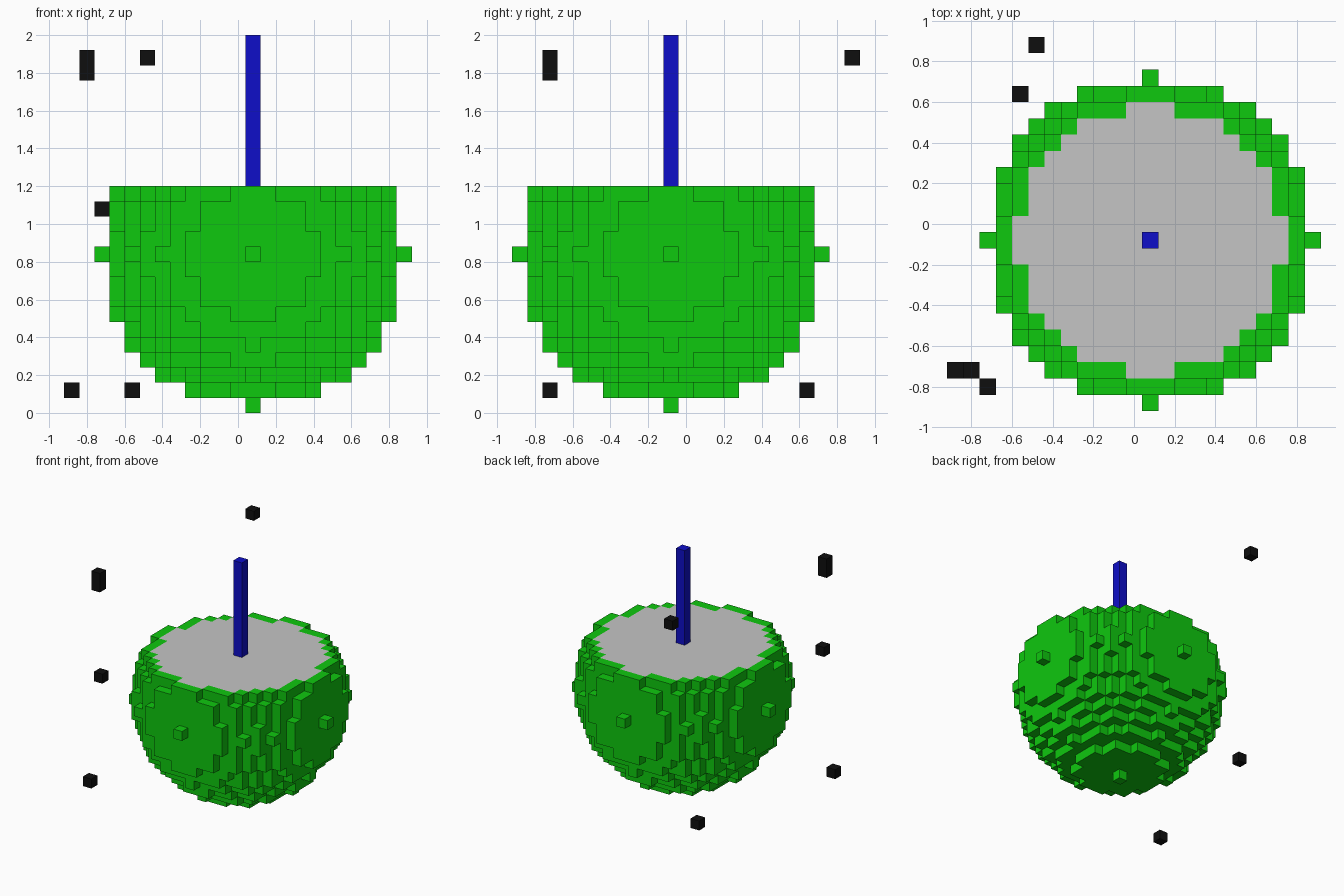
import bpy, bmesh
from mathutils import Vector

if "Cube" in bpy.data.objects:
    bpy.data.objects.remove(bpy.data.objects["Cube"])

S = 0.08            # edge of one cube
R2 = 100            # squared ball radius, in cubes
CX, CY, CZ = 1, -1, 10   # ball centre, in cubes
CUT = 4             # highest ball layer above the centre
DIRS = [Vector(d) for d in ((1, 0, 0), (-1, 0, 0), (0, 1, 0), (0, -1, 0), (0, 0, 1), (0, 0, -1))]


def material(name, rgb):
    m = bpy.data.materials.new(name)
    m.diffuse_color = (*rgb, 1)
    m.use_nodes = True
    m.node_tree.nodes["Principled BSDF"].inputs["Base Color"].default_value = m.diffuse_color
    return m


green = material("green", (0.0045, 0.58, 0.0045))
grey = material("light grey", (0.56, 0.56, 0.56))
blue = material("blue", (0.0045, 0.0045, 0.58))
black = material("black", (0.0045, 0.0045, 0.0045))


def cube_object(name, cells, mats, slot=lambda cell, d: 0):
    """Outer skin of a set of unit cubes; slot picks the material of each face."""
    cells = set(cells)
    bm = bmesh.new()
    for c in cells:
        centre = Vector((c[0], c[1], c[2] + 0.5))
        for d in DIRS:
            if tuple(int(a + b) for a, b in zip(c, d)) in cells:
                continue
            u = Vector((d.y, d.z, d.x))
            v = d.cross(u)
            corners = [(centre + (d + u * a + v * b) / 2) * S
                       for a, b in ((-1, -1), (1, -1), (1, 1), (-1, 1))]
            face = bm.faces.new([bm.verts.new(p) for p in corners])
            face.material_index = slot(c, d)
    bmesh.ops.remove_doubles(bm, verts=bm.verts, dist=0.001)
    mesh = bpy.data.meshes.new(name)
    bm.to_mesh(mesh)
    bm.free()
    for m in mats:
        mesh.materials.append(m)
    obj = bpy.data.objects.new(name, mesh)
    bpy.context.collection.objects.link(obj)
    return obj


# Ball with its top sliced off
def in_ball(x, y, z):
    return x * x + y * y + z * z <= R2 and z <= CUT


def body_slot(c, d):
    # grey filling on the cut face, inside a one-cube green rim
    x, y, z = c[0] - CX, c[1] - CY, c[2] - CZ
    inner = all(in_ball(x + a, y + b, z) for a, b in ((1, 0), (-1, 0), (0, 1), (0, -1)))
    return 1 if d.z > 0 and z == CUT and inner else 0


span = range(-10, 11)
ball = [(x + CX, y + CY, z + CZ) for x in span for y in span for z in span if in_ball(x, y, z)]
cube_object("cut_ball", ball, [green, grey], body_slot)

# Upright stick in the middle of the cut face
cube_object("stick", [(CX, CY, z) for z in range(CZ + CUT + 1, 25)], [blue])

# Loose floating cubes
floaters = {
    "floating_block_tall": [(-10, -9, 22), (-10, -9, 23)],
    "floating_block_high_back": [(-6, 11, 23)],
    "floating_block_low_back": [(-7, 8, 1)],
    "floating_block_low_front": [(-11, -9, 1)],
    "floating_block_middle": [(-9, -10, 13)],
}
for name, cells in floaters.items():
    cube_object(name, cells, [black])
